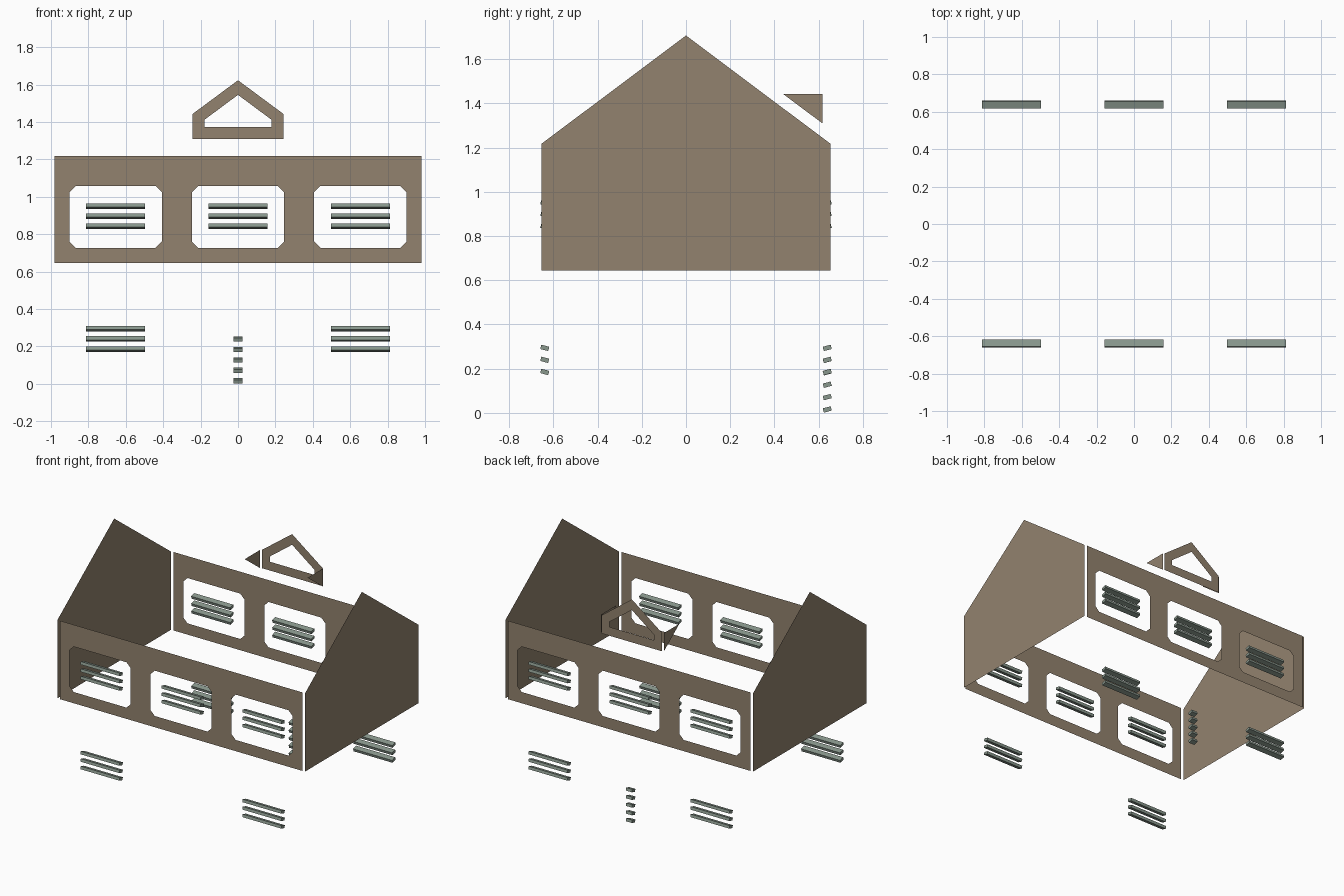
import bpy, bmesh
from math import radians
from mathutils import Matrix, Vector

cube = bpy.data.objects.get("Cube")
if cube:
    bpy.data.objects.remove(cube)


def material(name, rgb):
    mat = bpy.data.materials.new(name)
    mat.use_nodes = True
    mat.diffuse_color = (*rgb, 1)
    mat.node_tree.nodes["Principled BSDF"].inputs["Base Color"].default_value = (*rgb, 1)
    return mat


TAN = material("tan_wall", (0.29, 0.225, 0.158))
GREEN = material("grey_green_slat", (0.25, 0.31, 0.265))


def finish(bm, name, mat):
    mesh = bpy.data.meshes.new(name)
    bm.to_mesh(mesh)
    bm.free()
    mesh.materials.append(mat)
    obj = bpy.data.objects.new(name, mesh)
    bpy.context.collection.objects.link(obj)
    return obj


def panel(name, loops, place, outward):
    """Thin sheet from an outline followed by hole outlines."""
    bm = bmesh.new()
    edges = []
    for loop in loops:
        verts = [bm.verts.new(place(u, v)) for u, v in loop]
        edges += [bm.edges.new((a, b)) for a, b in zip(verts, verts[1:] + verts[:1])]
    bmesh.ops.triangle_fill(bm, edges=edges, use_beauty=True, use_dissolve=False)
    bm.normal_update()
    flip = [f for f in bm.faces if f.normal.dot(Vector(outward)) < 0]
    bmesh.ops.reverse_faces(bm, faces=flip)
    return finish(bm, name, TAN)


def rectangle(x, half, low, high):
    return [(x - half, low), (x + half, low), (x + half, high), (x - half, high)]


def clipped(x, half, low, high, c):
    """Rectangle with its corners cut off."""
    a, b = x - half, x + half
    return [(a + c, low), (b - c, low), (b, low + c), (b, high - c),
            (b - c, high), (a + c, high), (a, high - c), (a, low + c)]


def house(half, low, eave, peak):
    return [(-half, low), (half, low), (half, eave), (0, peak), (-half, eave)]


def slats(name, x, side, length, heights):
    """Stack of boards whose outer edge tips up."""
    bm = bmesh.new()
    for z in heights:
        turn = Matrix.Rotation(radians(15 * side), 4, 'X')
        size = Matrix.Diagonal((length, 0.037, 0.02, 1))
        bmesh.ops.create_cube(bm, size=1,
                              matrix=Matrix.Translation((x, side * 0.639, z)) @ turn @ size)
    return finish(bm, name, GREEN)


BASE, EAVE, BAY = 0.645, 1.218, 0.654
bays = {"right": -BAY, "middle": 0, "left": BAY}

# Long walls with three openings each, and their slatted vents
for face, side in (("front", -1), ("back", 1)):
    holes = [clipped(x, 0.247, 0.727, 1.058, 0.034) for x in bays.values()]
    panel(face + "_wall", [rectangle(0, 0.98, BASE, EAVE)] + holes,
          lambda u, v: (u, side * 0.656, v), (0, side, 0))
    for bay, x in bays.items():
        slats(f"{face}_{bay}_window_slats", x, side, 0.315, [0.842, 0.896, 0.949])
        if x:
            slats(f"{face}_{bay}_lower_slats", x, side, 0.315, [0.185, 0.24, 0.294])

# Narrow stack at the back
slats("back_narrow_slats", 0, 1, 0.049, [0.0155 + 0.056 * i for i in range(5)])

# Gable ends and dormer cheeks
for label, side in (("left", 1), ("right", -1)):
    panel(label + "_gable", [house(0.653, BASE, EAVE, 1.707)],
          lambda u, v: (side, u, v), (side, 0, 0))
    panel(label + "_dormer_cheek", [[(0.44, 1.442), (0.617, 1.31), (0.617, 1.442)]],
          lambda u, v: (side * 0.254, u, v), (side, 0, 0))

# Dormer face with its matching opening
panel("dormer_face", [house(0.244, 1.309, 1.442, 1.623), house(0.179, 1.373, 1.412, 1.545)],
      lambda u, v: (u, 0.624, v), (0, 1, 0))
